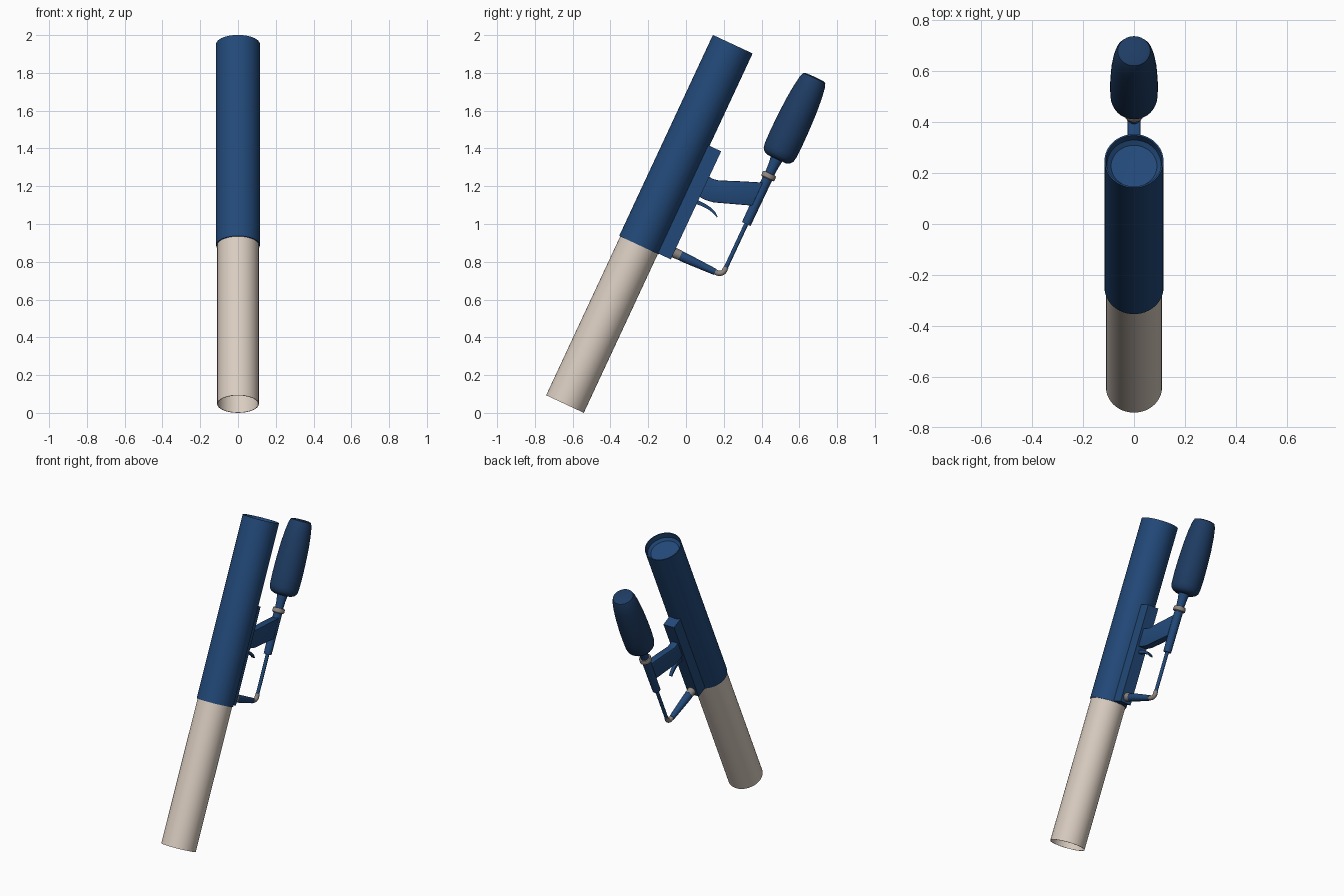
import bpy, bmesh, math
from mathutils import Matrix, Vector

if "Cube" in bpy.data.objects:
    bpy.data.objects.remove(bpy.data.objects["Cube"])

# Parts are modelled upright (z along the barrel, y towards the handle), then leaned back
LEAN = Matrix.Translation((0, -0.637, 0.055)) @ Matrix.Rotation(math.radians(-25), 4, 'X')


def material(name, rgb):
    m = bpy.data.materials.new(name)
    m.diffuse_color = (*rgb, 1)
    m.use_nodes = True
    m.node_tree.nodes["Principled BSDF"].inputs["Base Color"].default_value = m.diffuse_color
    return m


BLUE = material("blue", (0.016, 0.066, 0.19))
NAVY = material("dark_blue", (0.013, 0.045, 0.125))
CREAM = material("cream", (0.70, 0.61, 0.53))
METAL = material("metal", (0.27, 0.24, 0.22))


def finish(name, bm, mat):
    bmesh.ops.remove_doubles(bm, verts=bm.verts, dist=1e-5)
    bmesh.ops.recalc_face_normals(bm, faces=bm.faces)
    bm.transform(LEAN)
    me = bpy.data.meshes.new(name)
    bm.to_mesh(me)
    bm.free()
    me.materials.append(mat)
    ob = bpy.data.objects.new(name, me)
    bpy.context.collection.objects.link(ob)
    me.shade_smooth()
    me.set_sharp_from_angle(angle=math.radians(35))
    return ob


def lathe(name, profile, mat, y=0.0, closed=False, n=48):
    """Revolve (radius, z) points around a z-parallel axis at y."""
    bm = bmesh.new()
    pts = profile + profile[:1] if closed else profile
    vs = [bm.verts.new((r, y, z)) for r, z in pts]
    es = [bm.edges.new(p) for p in zip(vs, vs[1:])]
    bmesh.ops.spin(bm, geom=vs + es, cent=(0, y, 0), axis=(0, 0, 1),
                   angle=math.tau, steps=n, use_merge=True)
    return finish(name, bm, mat)


def plate(name, outline, width, mat, bevel=0.0):
    """Extrude a (y, z) outline symmetrically across x."""
    bm = bmesh.new()
    f = bm.faces.new([bm.verts.new((-width / 2, y, z)) for y, z in outline])
    ext = bmesh.ops.extrude_face_region(bm, geom=[f])
    bmesh.ops.translate(bm, vec=(width, 0, 0),
                        verts=[v for v in ext["geom"] if isinstance(v, bmesh.types.BMVert)])
    if bevel:
        bmesh.ops.bevel(bm, geom=bm.edges[:], offset=bevel, segments=2,
                        profile=0.5, affect='EDGES')
    return finish(name, bm, mat)


def pipe(name, path, mat, n=24):
    """Sweep circles along (y, z, radius) points in the x = 0 plane."""
    bm = bmesh.new()
    P = [Vector((0, y, z)) for y, z, r in path]
    rings = []
    for i, (p, (_, _, r)) in enumerate(zip(P, path)):
        t = (P[min(i + 1, len(P) - 1)] - P[max(i - 1, 0)]).normalized()
        side = t.cross(Vector((1, 0, 0)))
        rings.append([bm.verts.new(p + r * (math.cos(a) * Vector((1, 0, 0)) + math.sin(a) * side))
                      for a in (math.tau * k / n for k in range(n))])
    for a, b in zip(rings, rings[1:]):
        for k in range(n):
            bm.faces.new((a[k], a[(k + 1) % n], b[(k + 1) % n], b[k]))
    bm.faces.new(rings[0])
    bm.faces.new(rings[-1])
    return finish(name, bm, mat)


# Main barrel: open lower tube and blue upper housing with a recessed end
lathe("lower_tube", [(0.110, -0.009), (0.110, 0.93), (0.107, 0.93), (0.107, -0.009)],
      CREAM, closed=True, n=64)
lathe("upper_housing", [(0, 0.919), (0.116, 0.919), (0.116, 2.093), (0.110, 2.093),
                        (0.106, 2.06), (0.09, 2.045), (0, 2.04)], BLUE, n=64)

# Rail under the housing
plate("rail", [(0.08, 0.922), (0.184, 0.922), (0.184, 1.553), (0.08, 1.553)], 0.08, BLUE)

# Grip joining the rail to the air line
plate("grip", [(0.17, 1.287), (0.215, 1.284), (0.262, 1.291), (0.36, 1.327), (0.455, 1.362),
               (0.455, 1.497), (0.33, 1.447), (0.235, 1.407), (0.205, 1.402), (0.17, 1.405)],
      0.05, BLUE, bevel=0.005)

# Curved trigger
plate("trigger", [(0.17, 1.243), (0.215, 1.247), (0.25, 1.246), (0.285, 1.238), (0.312, 1.226),
                  (0.313, 1.232), (0.29, 1.249), (0.255, 1.261), (0.22, 1.266), (0.17, 1.266)],
      0.022, BLUE)

# Front arm, with its collar at the rail
pipe("arm_collar", [(0.175, 0.962, 0.028), (0.222, 0.962, 0.026)], METAL)
pipe("front_arm", [(0.19, 0.961, 0.024), (0.24, 0.961, 0.026), (0.33, 0.961, 0.022),
                   (0.425, 0.961, 0.017)], BLUE)

# Elbow turning into the air line
R = 0.03
bend = [(0.437 + R * math.sin(a), 0.991 - R * math.cos(a), 0.014)
        for a in (math.pi / 2 * i / 8 for i in range(9))]
pipe("elbow", [(0.415, 0.961, 0.015)] + bend + [(0.467, 1.008, 0.013)], METAL)
pipe("air_line", [(0.467, 1.0, 0.011), (0.467, 1.27, 0.011)], BLUE)

# Valve body, ring, neck and bottle share one axis
AX = 0.467
lathe("valve_body", [(0, 1.26), (0.025, 1.26), (0.027, 1.535), (0, 1.535)], BLUE, AX, n=32)
lathe("valve_ring", [(0, 1.525), (0.034, 1.525), (0.038, 1.53), (0.038, 1.55), (0.034, 1.556),
                     (0, 1.556)], METAL, AX, n=32)
lathe("bottle_neck", [(0, 1.55), (0.025, 1.55), (0.028, 1.60), (0.036, 1.66), (0, 1.66)],
      BLUE, AX, n=32)
lathe("bottle", [(0, 1.64), (0.055, 1.64), (0.075, 1.65), (0.087, 1.665), (0.092, 1.69),
                 (0.094, 1.76), (0.093, 1.85), (0.089, 1.95), (0.082, 2.03), (0.073, 2.09),
                 (0.064, 2.113), (0.05, 2.118), (0, 2.12)], NAVY, AX, n=40)
